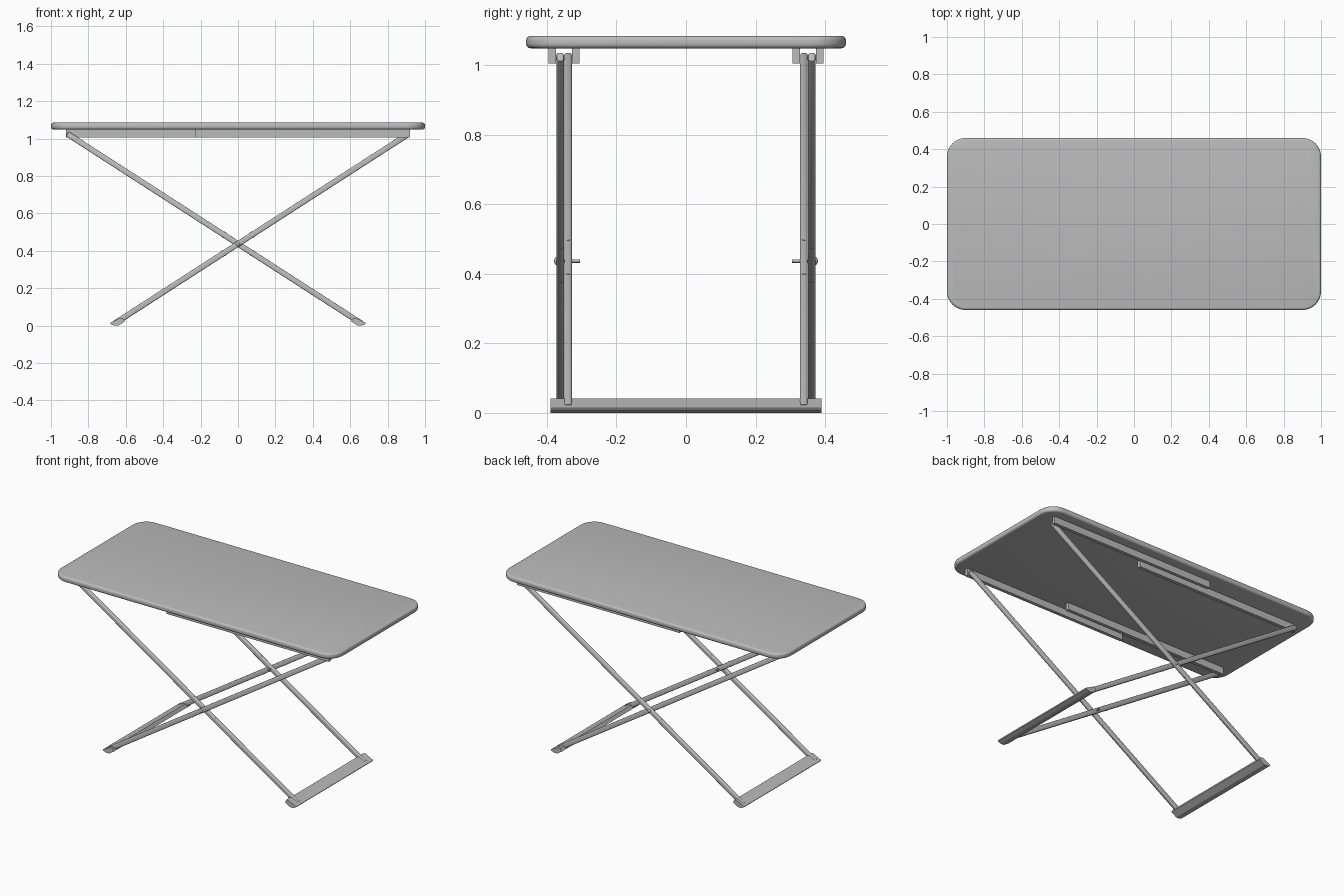
import bpy, bmesh, math
from mathutils import Vector, Matrix

if "Cube" in bpy.data.objects:
    bpy.data.objects.remove(bpy.data.objects["Cube"])

grey = bpy.data.materials.new("plain grey")
grey.diffuse_color = (0.5, 0.5, 0.5, 1)
grey.use_nodes = True
grey.node_tree.nodes["Principled BSDF"].inputs["Base Color"].default_value = grey.diffuse_color

SLOPE = math.atan2(1.005, 1.56)      # leg angle above the ground
CROSS_Z = 0.437                      # height where the legs cross


def finish(name, bm, smooth=True):
    bmesh.ops.recalc_face_normals(bm, faces=bm.faces)
    mesh = bpy.data.meshes.new(name)
    bm.to_mesh(mesh)
    bm.free()
    mesh.materials.append(grey)
    obj = bpy.data.objects.new(name, mesh)
    bpy.context.collection.objects.link(obj)
    if smooth:
        bpy.ops.object.select_all(action='DESELECT')
        obj.select_set(True)
        bpy.context.view_layer.objects.active = obj
        bpy.ops.object.shade_smooth_by_angle(angle=math.radians(35))
    return obj


def box_mesh(size, center=(0, 0, 0)):
    bm = bmesh.new()
    bmesh.ops.create_cube(bm, size=1)
    bmesh.ops.scale(bm, vec=size, verts=bm.verts)
    bmesh.ops.translate(bm, vec=center, verts=bm.verts)
    return bm


def bevel(bm, edges, width, segments):
    bmesh.ops.bevel(bm, geom=edges, offset=width, segments=segments,
                    profile=0.5, affect='EDGES')


def rod(name, start, end, radius):
    a, b = Vector(start), Vector(end)
    bm = bmesh.new()
    turn = (b - a).to_track_quat('Z', 'Y').to_matrix().to_4x4()
    bmesh.ops.create_cone(bm, cap_ends=True, segments=16, radius1=radius,
                          radius2=radius, depth=(b - a).length,
                          matrix=Matrix.Translation((a + b) / 2) @ turn)
    return finish(name, bm)


# Table top: rounded corners, then softened rims
bm = box_mesh((2, 0.92, 0.036), (0, 0, 1.067))
upright = [e for e in bm.edges
           if abs(e.verts[0].co.z - e.verts[1].co.z) > 0.01]
bevel(bm, upright, 0.1, 8)
rims = [e for e in bm.edges
        if abs(e.verts[0].co.z - e.verts[1].co.z) < 0.001]
bevel(bm, rims, 0.013, 4)
finish("table_top", bm)


def leg(name, y, lean):
    # Long bar with rounded long edges, tilted about the crossing point
    low, high = -0.785, 1.086
    bm = box_mesh((high - low, 0.022, 0.03), ((low + high) / 2, 0, 0))
    bevel(bm, [e for e in bm.edges
               if abs(e.verts[0].co.x - e.verts[1].co.x) > 0.5], 0.007, 3)
    # Rounded upper tip
    tip = [e for e in bm.edges if min(v.co.x for v in e.verts) > high - 0.001]
    bevel(bm, tip, 0.005, 2)
    bm.transform(Matrix.Rotation(-SLOPE, 4, 'Y'))
    if lean < 0:
        bm.transform(Matrix.Scale(-1, 4, (1, 0, 0)))
    bmesh.ops.translate(bm, vec=(0, y, CROSS_Z), verts=bm.verts)
    # Trim the lower end flat on the ground
    bmesh.ops.bisect_plane(bm, geom=bm.verts[:] + bm.edges[:] + bm.faces[:],
                           plane_co=(0, 0, 0.002), plane_no=(0, 0, -1),
                           clear_outer=True)
    bmesh.ops.holes_fill(bm, edges=[e for e in bm.edges if e.is_boundary])
    finish(name, bm)
    # Small studs through the bar on both sides of the crossing
    for i, d in enumerate((-0.09, 0.09)):
        c = Vector((lean * d * math.cos(SLOPE), y,
                    CROSS_Z + d * math.sin(SLOPE)))
        n = Vector((-lean * math.sin(SLOPE), 0, math.cos(SLOPE))) * 0.0165
        rod(f"{name}_stud_{i}", c - n, c + n, 0.005)


for side, s in (("front", -1), ("back", 1)):
    # Overlapping rails under the top
    finish(side + "_outer_rail",
           box_mesh((1.15, 0.021, 0.045), (0.345, s * 0.385, 1.028)), False)
    finish(side + "_inner_rail",
           box_mesh((1.15, 0.022, 0.045), (-0.345, s * 0.317, 1.028)), False)
    # Crossed legs
    leg(side + "_outer_leg", s * 0.362, 1)
    leg(side + "_inner_leg", s * 0.339, -1)
    # Hinge pins into the rails
    rod(side + "_outer_hinge", (0.9, s * 0.35, 1.022),
        (0.9, s * 0.38, 1.022), 0.006)
    rod(side + "_inner_hinge", (-0.9, s * 0.32, 1.022),
        (-0.9, s * 0.35, 1.022), 0.006)
    # Crossing pivot with domed head
    rod(side + "_pivot_pin", (0, s * 0.305, CROSS_Z),
        (0, s * 0.374, CROSS_Z), 0.005)
    bm = bmesh.new()
    bmesh.ops.create_uvsphere(bm, u_segments=16, v_segments=8, radius=0.011)
    bmesh.ops.scale(bm, vec=(1, 0.6, 1), verts=bm.verts)
    bmesh.ops.translate(bm, vec=(0, s * 0.373, CROSS_Z), verts=bm.verts)
    finish(side + "_pivot_head", bm)

# Wedge shaped foot bars
profile = [(0.617, 0.042), (0.63, 0.041), (0.684, 0.014), (0.681, 0.008),
           (0.66, 0), (0.64, 0), (0.605, 0.022)]
for side, s in (("left", -1), ("right", 1)):
    bm = bmesh.new()
    face = bm.faces.new([bm.verts.new((s * x, -0.39, z)) for x, z in profile])
    ext = bmesh.ops.extrude_face_region(bm, geom=[face])
    bmesh.ops.translate(bm, vec=(0, 0.78, 0), verts=[
        v for v in ext["geom"] if isinstance(v, bmesh.types.BMVert)])
    # Close the starting end if the extrusion consumed it
    bmesh.ops.holes_fill(bm, edges=[e for e in bm.edges if e.is_boundary])
    finish(side + "_foot_bar", bm, False)
